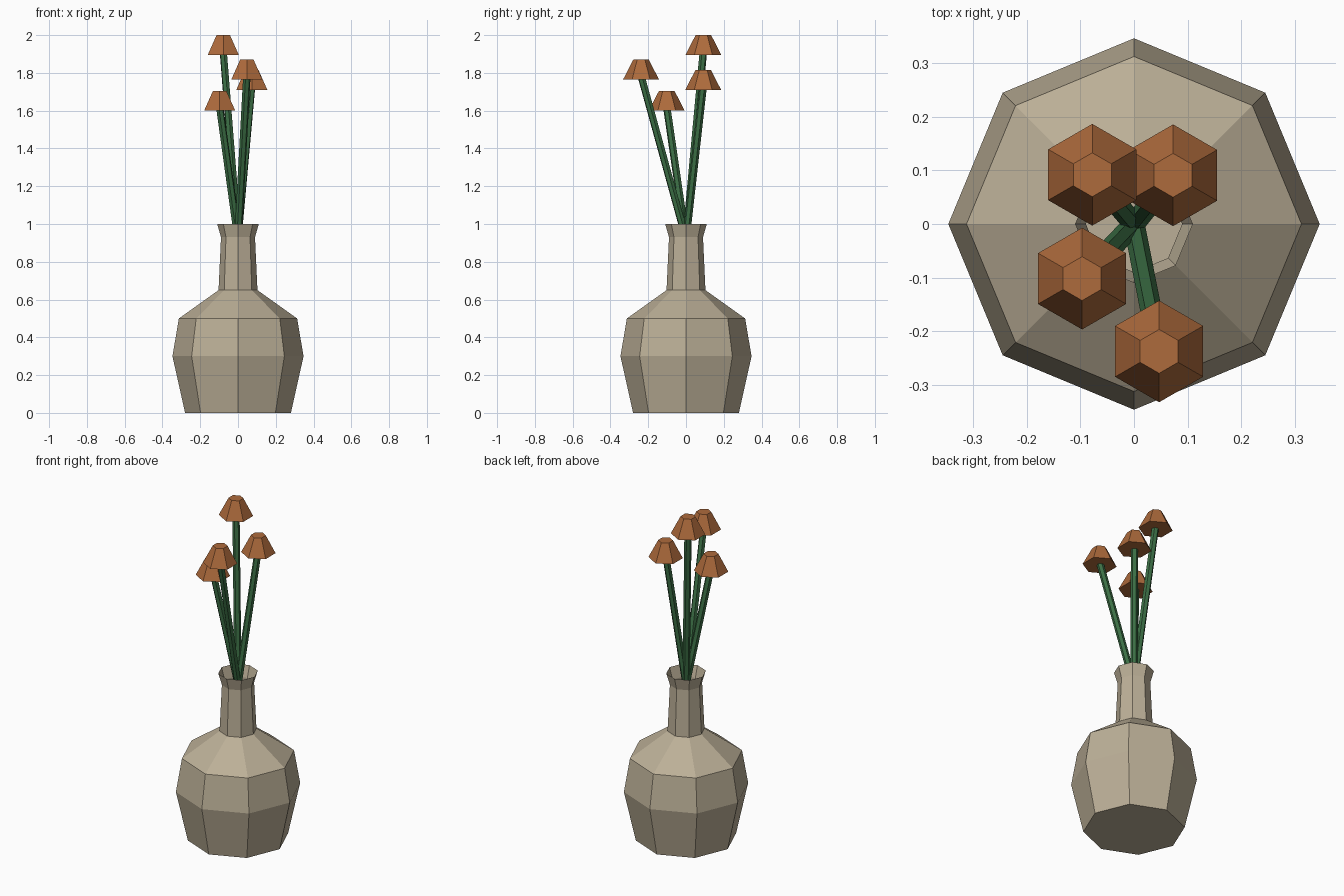
import bpy, bmesh
from math import cos, sin, tau
from mathutils import Vector

if "Cube" in bpy.data.objects:
    bpy.data.objects.remove(bpy.data.objects["Cube"])


def material(name, rgb):
    m = bpy.data.materials.new(name)
    m.diffuse_color = (*rgb, 1)
    m.use_nodes = True
    m.node_tree.nodes["Principled BSDF"].inputs["Base Color"].default_value = m.diffuse_color
    return m


def lathe(name, rings, sides, mat, phase=0.0, cap_top=True, axis=(0, 0, 1), origin=(0, 0, 0)):
    """Flat-faced tube through (radius, height) rings, turned along an axis."""
    rot = Vector(axis).to_track_quat('Z', 'Y')
    bm = bmesh.new()
    loops = []
    for r, h in rings:
        loops.append([bm.verts.new(Vector(origin) + rot @ Vector(
            (r * cos(phase + tau * i / sides), r * sin(phase + tau * i / sides), h)))
            for i in range(sides)])
    for a, b in zip(loops, loops[1:]):
        for i in range(sides):
            j = (i + 1) % sides
            bm.faces.new((a[i], a[j], b[j], b[i]))
    bm.faces.new(loops[0][::-1])
    if cap_top:
        bm.faces.new(loops[-1])
    mesh = bpy.data.meshes.new(name)
    bm.to_mesh(mesh)
    bm.free()
    mesh.materials.append(mat)
    ob = bpy.data.objects.new(name, mesh)
    bpy.context.collection.objects.link(ob)
    return ob


clay = material("clay", (0.50, 0.43, 0.31))
green = material("stem_green", (0.045, 0.16, 0.06))
orange = material("bloom_orange", (0.42, 0.145, 0.045))

# Vase: open octagonal shell
lathe("vase", [(0.28, 0), (0.347, 0.30), (0.313, 0.50), (0.103, 0.65),
               (0.09, 0.93), (0.11, 1.0)], 8, clay, cap_top=False)

# Flowers: leaning stem from the neck with an upright six-sided bloom
root = Vector((0, 0, 0.92))
blooms = [(-0.078, 0.092, 1.895), (0.073, 0.091, 1.71),
          (-0.097, -0.102, 1.60), (0.047, -0.238, 1.765)]
for n, base in enumerate(blooms, 1):
    lean = Vector(base) + Vector((0, 0, 0.02)) - root
    lathe(f"stem_{n}", [(0.02, 0), (0.02, lean.length)], 6, green,
          axis=lean, origin=root)
    lathe(f"bloom_{n}", [(0.095, 0), (0.041, 0.105)], 6, orange,
          phase=tau / 4, origin=base)
